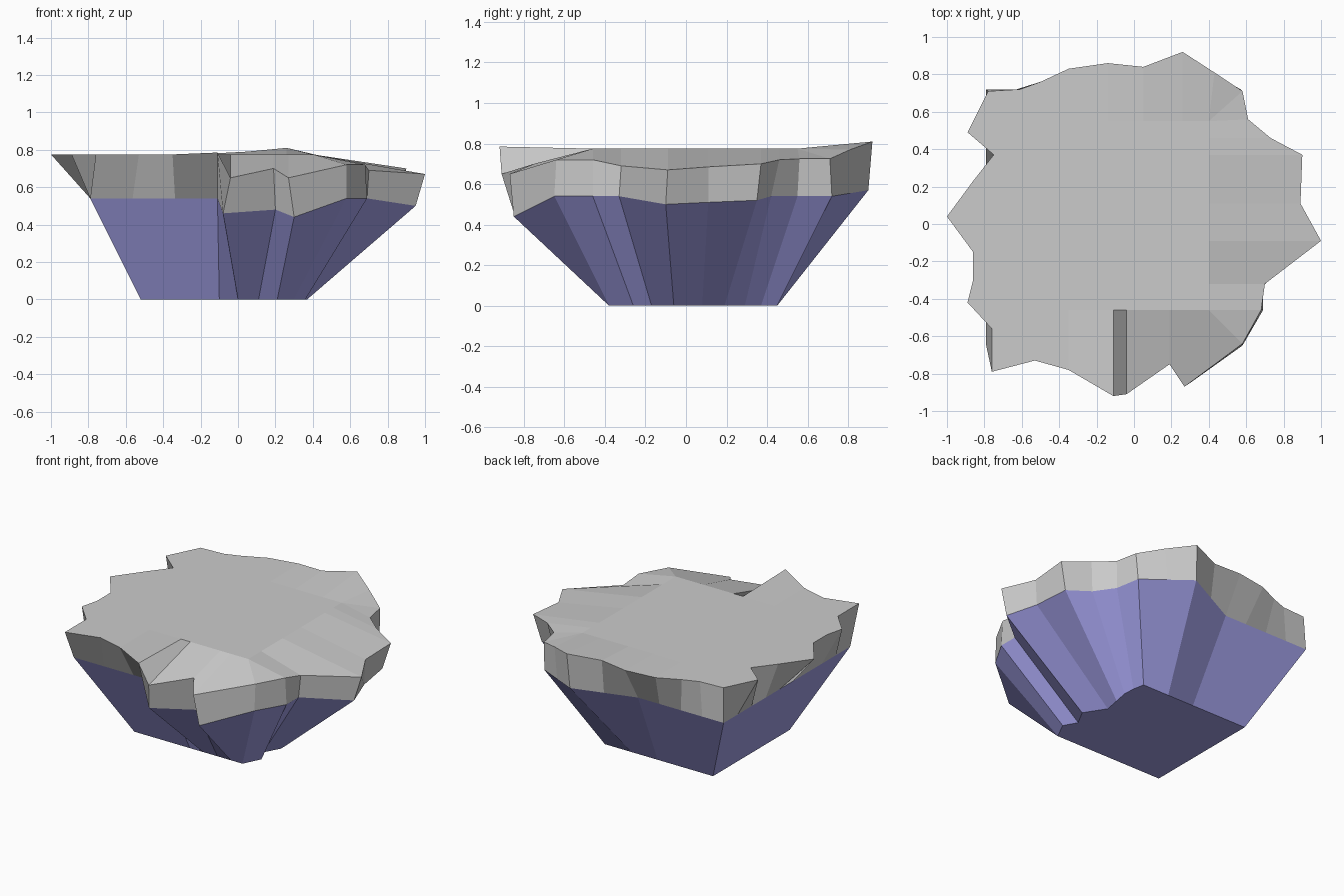
import bpy, bmesh
from mathutils import Vector

if "Cube" in bpy.data.objects:
    bpy.data.objects.remove(bpy.data.objects["Cube"])

FLAT = 0.775   # plateau height
SEAM = 0.54    # usual height where slab meets the base

# Top rim, counter-clockwise from the right-hand tip (height defaults to the plateau)
right_rim = [(1.0, -.09, .67), (.89, .11, .685), (.90, .37, .70), (.73, .46, .72),
             (.61, .56, .725), (.58, .71, .725), (.43, .81, .77), (.26, .92, .81),
             (.05, .84, .79), (-.14, .86, .78)]
left_rim = [(-.35, .83), (-.50, .76), (-.61, .72), (-.78, .71), (-.89, .49), (-.75, .37),
            (-.86, .23), (-1.0, .04), (-.86, -.15), (-.86, -.30), (-.89, -.42),
            (-.76, -.56), (-.76, -.79), (-.53, -.73), (-.35, -.78)]
front_rim = [(-.11, -.92, .785), (-.04, -.91, .65), (.19, -.75, .70), (.27, -.87, .65),
             (.58, -.64, .72), (.68, -.46, .72), (.70, -.32, .69)]

# Seam corners, and how many rim points fall between each corner and the next
seam = [(.95, -.10, .50), (.88, .11, .51), (.85, .35, .52), (.69, .42), (.60, .55), (.57, .72),
        (.25, .90, .57), (-.14, .72), (-.79, .72), (-.79, -.65), (-.11, -.65),
        (-.08, -.85, .46), (.20, -.74, .48), (.30, -.85, .44), (.58, -.65),
        (.69, -.46), (.69, -.33)]
between = {5: 1, 6: 1, 7: 3, 8: 8, 9: 2}

# Foot outline on the ground, one point per seam corner
foot = [(.37, -.06), (.28, .08), (.30, .19), (.32, .29), (.315, .37), (.30, .45),
        (.10, .45), (-.10, .45), (-.52, .45), (-.52, -.38), (-.10, -.38),
        (0, -.38), (.11, -.38), (.21, -.38), (.30, -.38), (.36, -.26), (.31, -.17)]


def points(ring, z):
    return [Vector((p[0], p[1], p[2] if len(p) > 2 else z)) for p in ring]


def subdivide(ring):
    out = []
    for i, p in enumerate(ring):
        q, n = ring[(i + 1) % len(ring)], between.get(i, 0) + 1
        out += [p.lerp(q, k / n) for k in range(n)]
    return out


def plateau_point(p):
    return Vector((min(max(p.x, -.6), .4), min(max(p.y, -.46), .55), FLAT))


def loft(name, rings, cap):
    """Join rings of equal length from top to bottom and cap one of them."""
    bm = bmesh.new()
    loops = [[bm.verts.new(p) for p in ring] for ring in rings]
    n = len(loops[0])
    for a, b in zip(loops, loops[1:]):
        for i in range(n):
            j = (i + 1) % n
            bm.faces.new((a[i], b[i], b[j], a[j]))
    bm.faces.new(loops[cap] if cap == 0 else loops[cap][::-1])
    bmesh.ops.remove_doubles(bm, verts=bm.verts, dist=1e-4)
    bmesh.ops.dissolve_degenerate(bm, edges=bm.edges, dist=1e-4)
    bmesh.ops.recalc_face_normals(bm, faces=bm.faces)
    # keep the cap facing away from the loft
    cap_face = max(bm.faces, key=lambda f: f.calc_area())
    if cap_face.normal.z * (1 if cap == 0 else -1) < 0:
        bmesh.ops.reverse_faces(bm, faces=bm.faces)
    mesh = bpy.data.meshes.new(name)
    bm.to_mesh(mesh)
    bm.free()
    obj = bpy.data.objects.new(name, mesh)
    bpy.context.collection.objects.link(obj)
    return obj


rim = points(right_rim + left_rim + front_rim, FLAT)
seam_pts = points(seam, SEAM)

# Grey rock slab: plateau, sloping rim and jagged side band
loft("rock_slab", [[plateau_point(p) for p in rim], rim, subdivide(seam_pts)], 0)

# Blue tapering base
base = loft("rock_base", [seam_pts, points(foot, 0)], -1)
blue = bpy.data.materials.new("blue_stone")
blue.diffuse_color = (.36, .35, .8, 1)
blue.use_nodes = True
blue.node_tree.nodes["Principled BSDF"].inputs["Base Color"].default_value = blue.diffuse_color
base.data.materials.append(blue)
